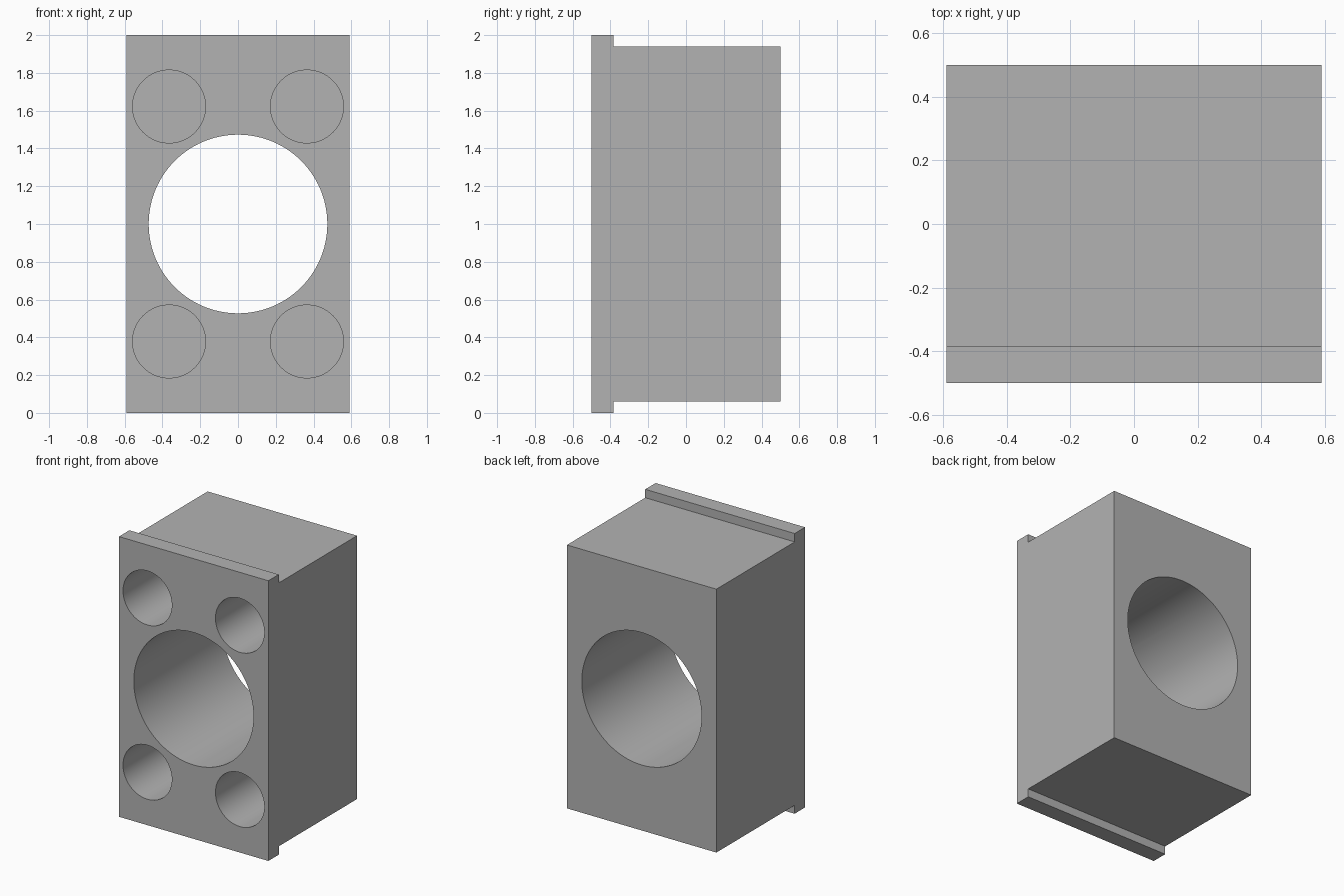
import bpy, bmesh, math
from mathutils import Matrix

cube = bpy.data.objects.get("Cube")
if cube:
    bpy.data.objects.remove(cube, do_unlink=True)

WIDTH, DEPTH, HEIGHT = 1.18, 1.0, 2.0
LIP_Y, LIP_Z = -0.383, 0.06       # back of the front lip, and its overhang
BORE_R, POCKET_R, POCKET_DEPTH = 0.473, 0.193, 0.7

grey = bpy.data.materials.new("grey metal")
grey.use_nodes = True
color = (0.45, 0.45, 0.45, 1)
grey.diffuse_color = color
grey.node_tree.nodes["Principled BSDF"].inputs["Base Color"].default_value = color


def make_object(name, bm):
    bmesh.ops.recalc_face_normals(bm, faces=bm.faces)
    mesh = bpy.data.meshes.new(name)
    bm.to_mesh(mesh)
    bm.free()
    mesh.materials.append(grey)
    obj = bpy.data.objects.new(name, mesh)
    bpy.context.collection.objects.link(obj)
    return obj


def add_cylinder(bm, x, z, radius, y0, y1):
    """Closed cylinder running along y."""
    place = Matrix.Translation((x, (y0 + y1) / 2, z)) @ Matrix.Rotation(math.pi / 2, 4, "X")
    bmesh.ops.create_cone(bm, cap_ends=True, segments=96, radius1=radius,
                          radius2=radius, depth=y1 - y0, matrix=place)


# Block with a lip along its top and bottom front edges: side profile, extruded
front, back = -DEPTH / 2, DEPTH / 2
profile = [(front, 0), (LIP_Y, 0), (LIP_Y, LIP_Z), (back, LIP_Z),
           (back, HEIGHT - LIP_Z), (LIP_Y, HEIGHT - LIP_Z),
           (LIP_Y, HEIGHT), (front, HEIGHT)]
bm = bmesh.new()
side = bm.faces.new([bm.verts.new((-WIDTH / 2, y, z)) for y, z in profile])
grown = bmesh.ops.extrude_face_region(bm, geom=[side])
bmesh.ops.translate(bm, vec=(WIDTH, 0, 0),
                    verts=[v for v in grown["geom"] if isinstance(v, bmesh.types.BMVert)])
block = make_object("bored_block", bm)

# Through bore and four blind corner pockets
bm = bmesh.new()
add_cylinder(bm, 0, HEIGHT / 2, BORE_R, front - 0.1, back + 0.1)
for sx in (-1, 1):
    for sz in (-1, 1):
        add_cylinder(bm, sx * 0.365, HEIGHT / 2 + sz * 0.622, POCKET_R,
                     front - 0.1, front + POCKET_DEPTH)
cutter = make_object("hole_cutter", bm)

cut = block.modifiers.new("holes", "BOOLEAN")
cut.operation = "DIFFERENCE"
cut.solver = "EXACT"
cut.object = cutter
bpy.ops.object.select_all(action="DESELECT")
bpy.context.view_layer.objects.active = block
block.select_set(True)
bpy.ops.object.modifier_apply(modifier=cut.name)
bpy.data.objects.remove(cutter, do_unlink=True)

# Smooth hole walls, sharp edges elsewhere
bpy.ops.object.shade_smooth_by_angle(angle=math.radians(30))
